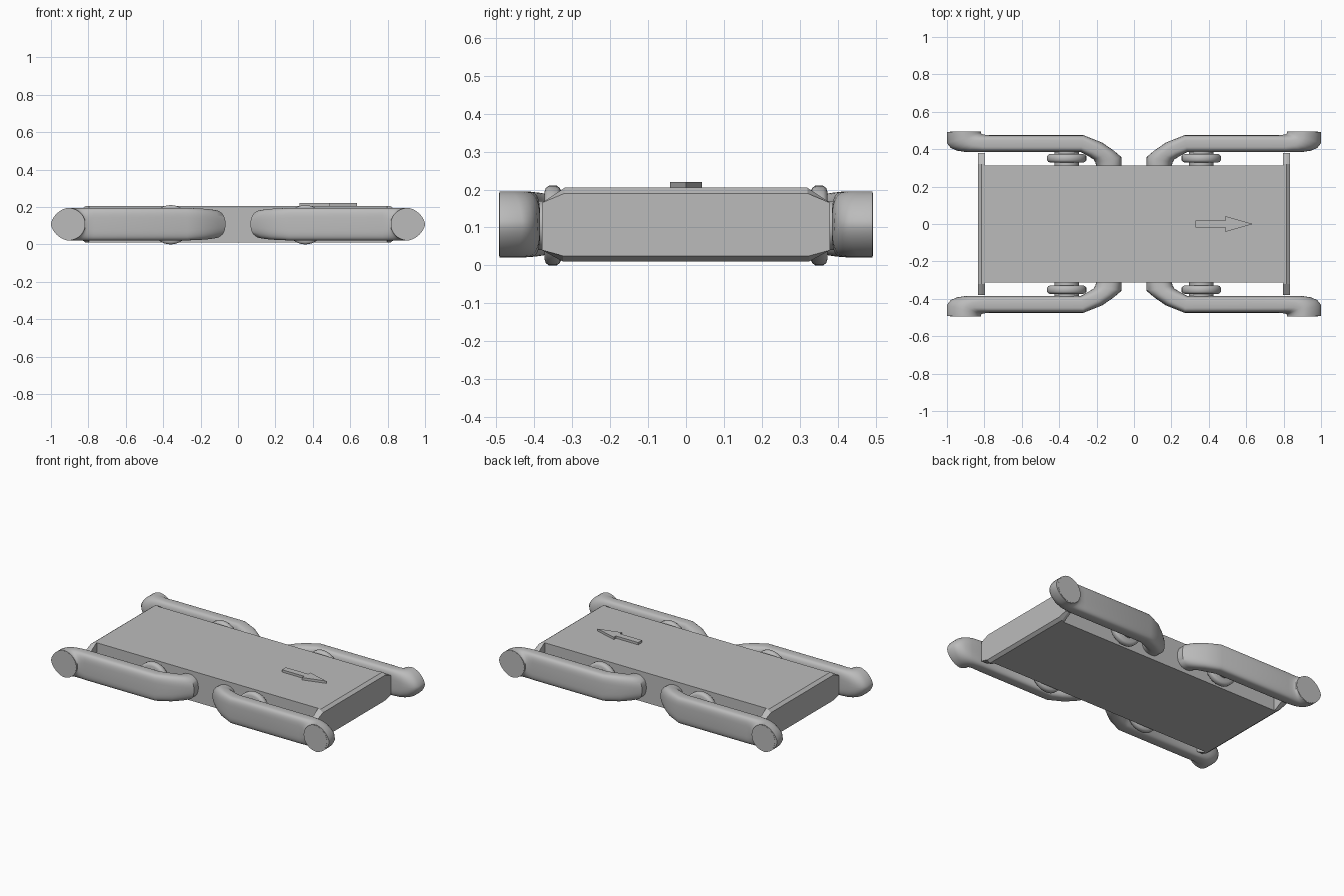
import bpy, bmesh, math

if "Cube" in bpy.data.objects:
    bpy.data.objects.remove(bpy.data.objects["Cube"], do_unlink=True)

GREY = (0.5, 0.5, 0.5, 1.0)
mat = bpy.data.materials.new("plain grey")
mat.use_nodes = True
mat.diffuse_color = GREY
mat.node_tree.nodes["Principled BSDF"].inputs["Base Color"].default_value = GREY


def loft(name, rings, smooth=False):
    """Skin a list of closed rings of points and cap both ends."""
    bm = bmesh.new()
    loops = [[bm.verts.new(p) for p in ring] for ring in rings]
    n = len(loops[0])
    for a, b in zip(loops, loops[1:]):
        for i in range(n):
            j = (i + 1) % n
            bm.faces.new((a[i], a[j], b[j], b[i]))
    bm.faces.new(loops[0])
    bm.faces.new(loops[-1])
    bmesh.ops.recalc_face_normals(bm, faces=bm.faces)
    mesh = bpy.data.meshes.new(name)
    bm.to_mesh(mesh)
    bm.free()
    obj = bpy.data.objects.new(name, mesh)
    bpy.context.collection.objects.link(obj)
    mesh.materials.append(mat)
    if smooth:
        bpy.ops.object.select_all(action='DESELECT')
        obj.select_set(True)
        bpy.context.view_layer.objects.active = obj
        bpy.ops.object.shade_smooth_by_angle(angle=math.radians(40))
    return obj


def turned(name, cx, cz, sy, profile, n=40):
    """Round part on a y axis; profile lists (y, radius)."""
    rings = [[(cx + r * math.cos(2 * math.pi * i / n), sy * y,
               cz + r * math.sin(2 * math.pi * i / n)) for i in range(n)]
             for y, r in profile]
    return loft(name, rings, True)


def power(v, e):
    return math.copysign(abs(v) ** (2 / e), v)


def arm_ring(near, far, half_h, near_e, far_e, sx, sy, n=40):
    """Upright rounded section spanning two plan points."""
    ring = []
    for i in range(n):
        a = 2 * math.pi * i / n
        c, s = math.cos(a), math.sin(a)
        e = far_e if c > 0 else near_e
        t = 0.5 + 0.5 * power(c, e)
        ring.append((sx * (near[0] + (far[0] - near[0]) * t),
                     sy * (near[1] + (far[1] - near[1]) * t),
                     0.108 + half_h * power(s, e)))
    return ring


# Main slab
slab = [(-0.312, 0.01), (0.312, 0.01), (0.312, 0.205), (-0.312, 0.205)]
loft("main_body", [[(x, y, z) for y, z in slab] for x in (-0.812, 0.812)])

# Eight-sided end plates with sloped top and bottom edges
half = [(0.325, 0.01), (0.38, 0.04), (0.38, 0.165), (0.32, 0.205)]
octagon = half + [(-y, z) for y, z in reversed(half)]
inner = [(y, min(max(z, 0.025), 0.19)) for y, z in octagon]
for sx, side in ((1, "left"), (-1, "right")):
    loft(side + "_end_plate",
         [[(sx * x, y, z) for y, z in sec]
          for x, sec in ((0.797, octagon), (0.815, octagon), (0.835, inner))])

# Bent arms: plan points on both sides, half height, side roundness
ARM = [((0.067, 0.305), (0.20, 0.305), 0.072, 2.3, 2.3),
       ((0.067, 0.357), (0.207, 0.33), 0.076, 2.4, 2.4),
       ((0.105, 0.39), (0.215, 0.345), 0.08, 2.7, 2.7),
       ((0.17, 0.435), (0.24, 0.36), 0.084, 3.2, 3.2),
       ((0.27, 0.475), (0.285, 0.385), 0.087, 4, 4),
       ((0.77, 0.475), (0.82, 0.385), 0.087, 4, 4),
       ((0.795, 0.477), (0.90, 0.385), 0.087, 3.4, 2.8),
       ((0.81, 0.48), (0.945, 0.392), 0.087, 2.8, 2.2),
       ((0.817, 0.484), (0.98, 0.407), 0.087, 2.4, 1.8),
       ((0.817, 0.488), (1.0, 0.432), 0.087, 2.1, 1.65),
       ((0.817, 0.492), (1.0, 0.492), 0.087, 2, 1.65)]

for sx, side in ((1, "left"), (-1, "right")):
    for sy, end in ((1, "back"), (-1, "front")):
        tag = end + "_" + side
        loft(tag + "_arm", [arm_ring(*row, sx, sy) for row in ARM], True)
        # Round cap on the turned-out arm tip
        turned(tag + "_arm_cap", sx * 0.902, 0.108, sy,
               [(0.488, 0.083), (0.4935, 0.083)])
        # Wheel with softened rim on a short axle
        turned(tag + "_wheel", sx * 0.36, 0.105, sy,
               [(0.328, 0.088), (0.333, 0.099), (0.341, 0.105),
                (0.362, 0.105), (0.370, 0.099), (0.374, 0.088)])
        turned(tag + "_axle", sx * 0.36, 0.105, sy,
               [(0.305, 0.065), (0.395, 0.065)])

# Raised direction arrow on the top
arrow = [(0.33, -0.02), (0.49, -0.02), (0.49, -0.042), (0.635, 0.0),
         (0.49, 0.042), (0.49, 0.02), (0.33, 0.02)]
loft("direction_arrow", [[(x, y, z) for x, y in arrow] for z in (0.2, 0.22)])

# Rest the lowest point of the wheels on the ground
low = min((o.matrix_world @ v.co).z for o in bpy.data.objects
          if o.type == 'MESH' for v in o.data.vertices)
print("lowest point", round(low, 4))
